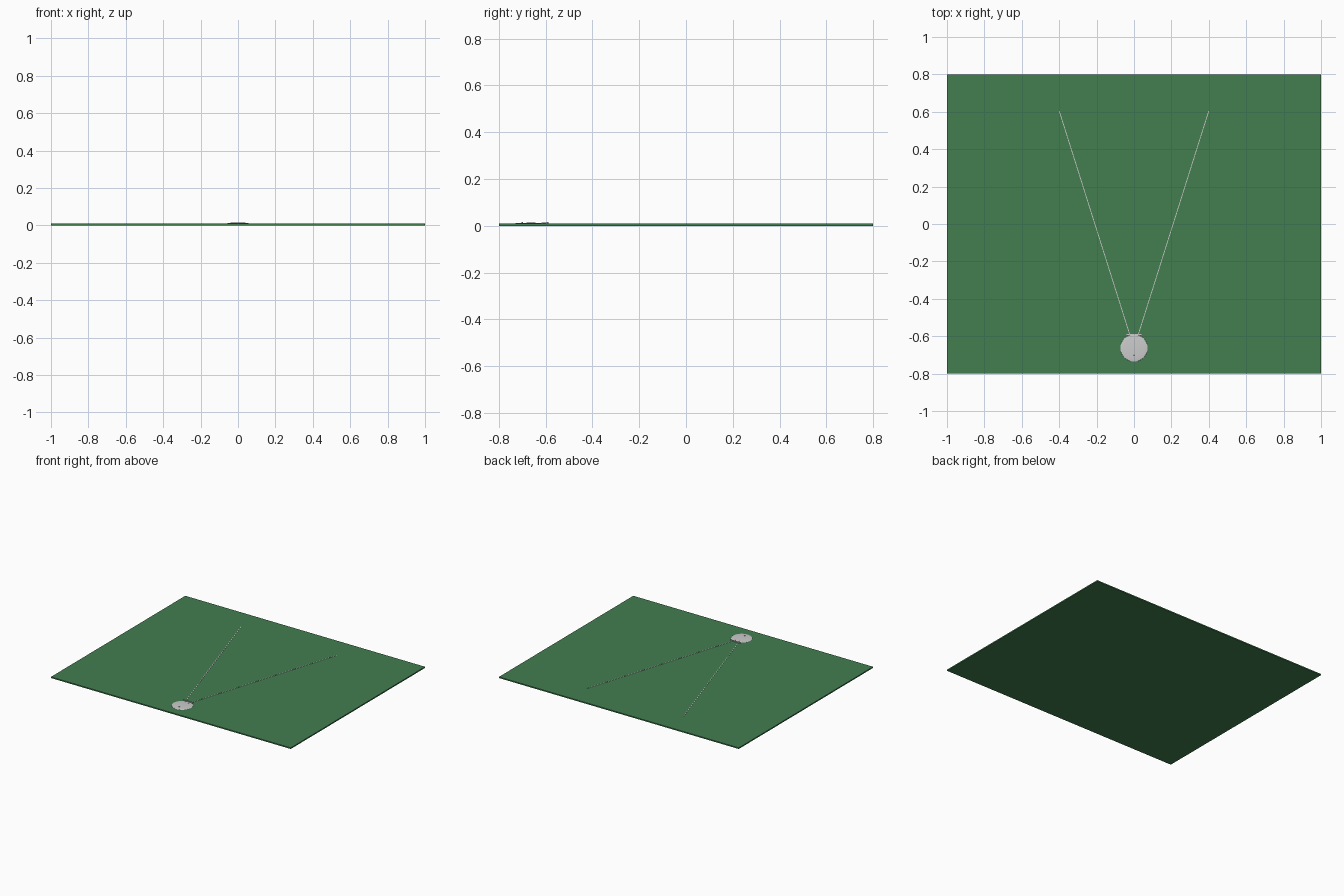
import bpy, math
from mathutils import Vector

if "Cube" in bpy.data.objects:
    bpy.data.objects.remove(bpy.data.objects["Cube"])


def material(name, color):
    m = bpy.data.materials.new(name)
    m.diffuse_color = color
    m.use_nodes = True
    m.node_tree.nodes["Principled BSDF"].inputs["Base Color"].default_value = m.diffuse_color
    return m


GREEN = material("grass_green", (0.055, 0.21, 0.08, 1))
TOP = 0.009


def box(name, center, size, angle=0.0, mat=None):
    bpy.ops.mesh.primitive_cube_add(size=1, location=center, rotation=(0, 0, angle))
    o = bpy.context.object
    o.name = name
    o.scale = size
    if mat:
        o.data.materials.append(mat)
    return o


def ball(name, center, size, segments=32, rings=16):
    bpy.ops.mesh.primitive_uv_sphere_add(segments=segments, ring_count=rings,
                                         radius=1, location=center)
    o = bpy.context.object
    o.name = name
    o.scale = size
    bpy.ops.object.shade_smooth()
    return o


# Thin green field slab
box("field", (0, 0, TOP / 2), (2, 1.6, TOP), mat=GREEN)

# Shallow round mound near the front edge
ball("mound", (0, -0.663, TOP), (0.073, 0.073, 0.004))

# Low cross bar behind the mound
box("cross_bar", (0, -0.591, TOP + 0.003), (0.08, 0.005, 0.007))

# Small studs on the mound
ball("front_stud", (0, -0.7, TOP + 0.003), (0.004, 0.004, 0.005), 12, 8)

# Two diverging boundary lines and the rear studs
for side, tag in ((-1, "left"), (1, "right")):
    a = Vector((side * 0.02, -0.6, 0))
    b = Vector((side * 0.4, 0.605, 0))
    d = b - a
    mid = (a + b) / 2
    box(tag + "_line", (mid.x, mid.y, TOP + 0.0005), (d.length, 0.004, 0.002),
        math.atan2(d.y, d.x))
    box(tag + "_stud", (side * 0.016, -0.606, TOP + 0.002), (0.005, 0.024, 0.004))
